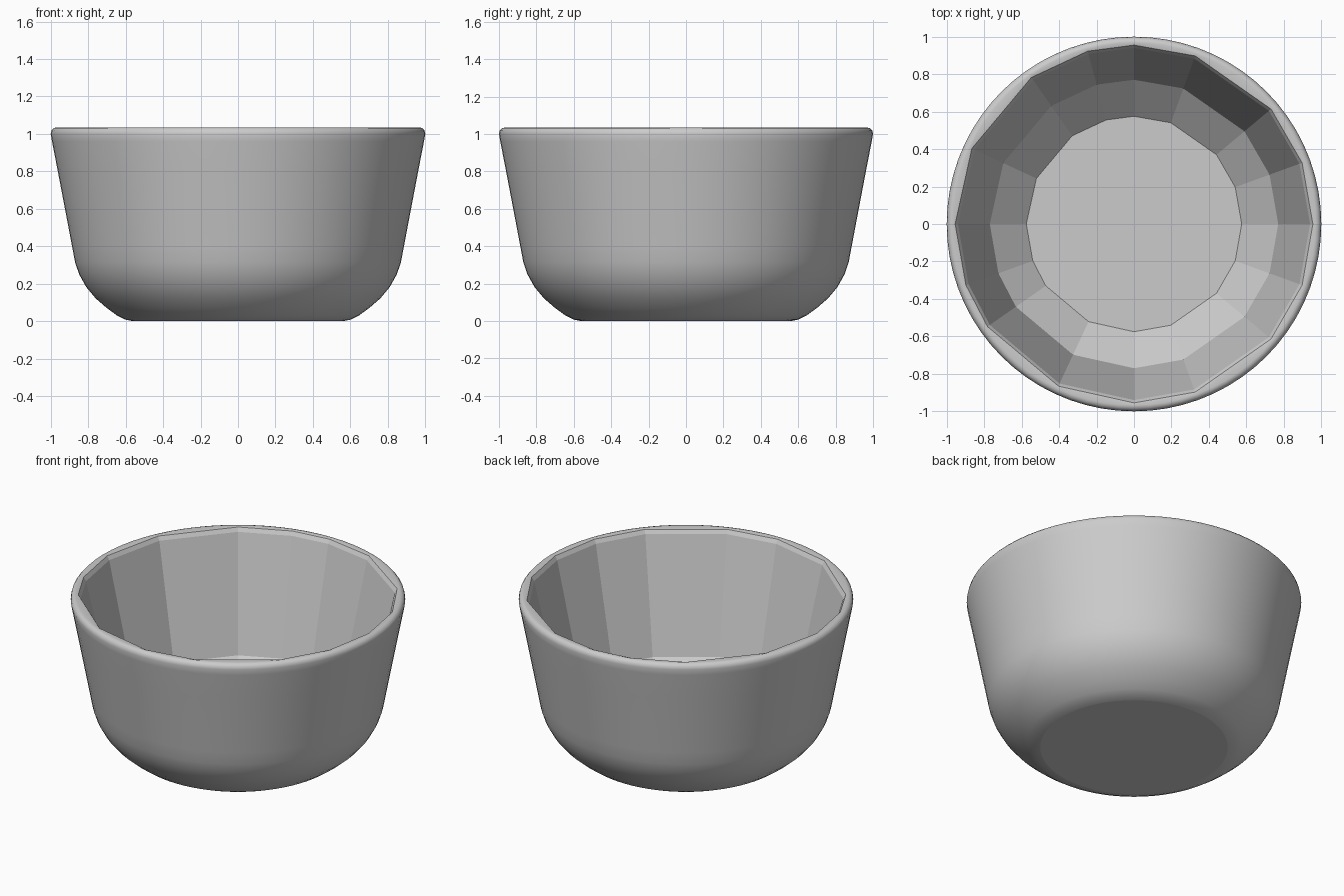
import bpy, bmesh, math

cube = bpy.data.objects.get("Cube")
if cube:
    bpy.data.objects.remove(cube, do_unlink=True)

grey = bpy.data.materials.new("plain_grey")
grey.use_nodes = True
grey.diffuse_color = (0.6, 0.6, 0.6, 1)
grey.node_tree.nodes["Principled BSDF"].inputs["Base Color"].default_value = (0.6, 0.6, 0.6, 1)

STEPS = 72
# Outer wall and rounded rim, as radius and height from the foot upwards
OUTER = [(0.56, 0), (0.6, 0.008), (0.645, 0.03), (0.70, 0.07), (0.76, 0.122), (0.81, 0.182),
         (0.848, 0.25), (0.87, 0.315), (0.886, 0.4), (0.92, 0.58), (0.96, 0.79), (0.993, 0.96),
         (1.0, 1.0), (0.996, 1.018), (0.984, 1.031), (0.968, 1.035)]
# Faceted inside, from the lip down to the floor
INNER = [(0.955, 1.03), (0.94, 1.005), (0.77, 0.27), (0.575, 0.09)]
# Directions of the inner corners, in degrees
CORNERS = [0, 20, 40, 70, 90, 105, 125, 155, 180, 200, 215, 245, 270, 290, 320, 340, 360]


def chord(deg):
    """Radius of the unit inner polygon in a given direction."""
    for a, b in zip(CORNERS, CORNERS[1:]):
        if a <= deg <= b:
            half = math.radians(b - a) / 2
            return math.cos(half) / math.cos(math.radians(deg - a) - half)


def add_ring(bm, radius, z, faceted):
    ring = []
    for i in range(STEPS):
        deg = i * 360 / STEPS
        r = radius * (chord(deg) if faceted else 1)
        t = math.radians(deg)
        ring.append(bm.verts.new((r * math.cos(t), r * math.sin(t), z)))
    return ring


bm = bmesh.new()
rings = [add_ring(bm, r, z, False) for r, z in OUTER]
rings += [add_ring(bm, r, z, True) for r, z in INNER]
for level, (low, high) in enumerate(zip(rings, rings[1:])):
    for i in range(STEPS):
        j = (i + 1) % STEPS
        face = bm.faces.new((low[i], low[j], high[j], high[i]))
        face.smooth = level < len(OUTER)

# Foot and inner floor
bm.faces.new(rings[0][::-1])
bm.faces.new(rings[-1])

# Crisp edges around the foot and the inside
for face in bm.faces:
    if not face.smooth:
        for edge in face.edges:
            edge.smooth = False

mesh = bpy.data.meshes.new("bowl")
bm.to_mesh(mesh)
bm.free()
mesh.materials.append(grey)
bowl = bpy.data.objects.new("bowl", mesh)
bpy.context.collection.objects.link(bowl)
